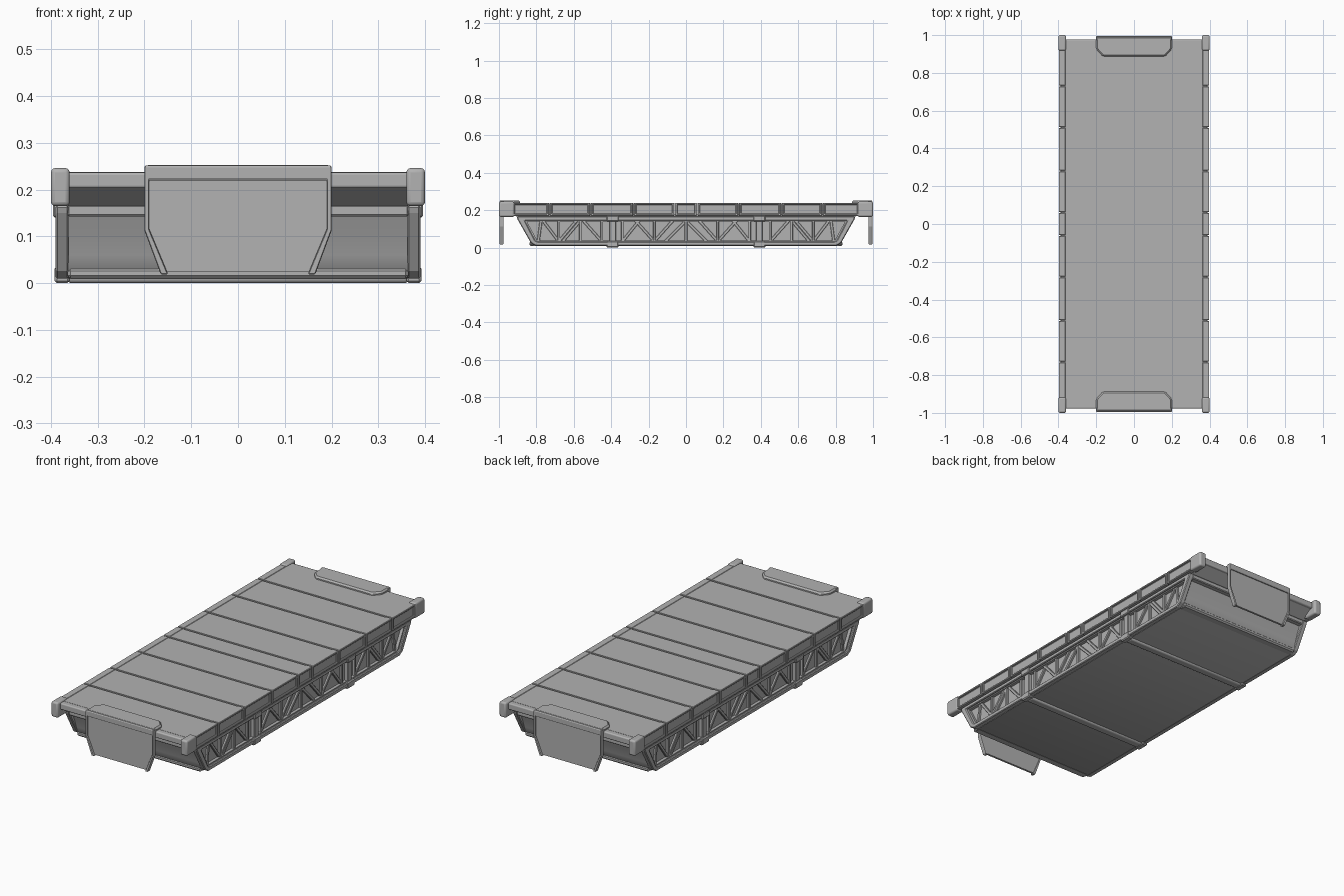
import bpy, bmesh, math
from mathutils import Vector

if "Cube" in bpy.data.objects:
    bpy.data.objects.remove(bpy.data.objects["Cube"])

grey = bpy.data.materials.new("dark_grey")
grey.diffuse_color = (.445, .445, .445, 1)
grey.use_nodes = True
grey.node_tree.nodes["Principled BSDF"].inputs["Base Color"].default_value = grey.diffuse_color


def finish(name, bm, mirror="", bevel=0.0, segs=1, smooth=False):
    bmesh.ops.recalc_face_normals(bm, faces=bm.faces)
    me = bpy.data.meshes.new(name)
    bm.to_mesh(me)
    bm.free()
    me.materials.append(grey)
    ob = bpy.data.objects.new(name, me)
    bpy.context.collection.objects.link(ob)
    if bevel:
        b = ob.modifiers.new("bevel", "BEVEL")
        b.width, b.segments, b.limit_method = bevel, segs, "ANGLE"
    if mirror:
        m = ob.modifiers.new("mirror", "MIRROR")
        m.use_axis = ["X" in mirror, "Y" in mirror, False]
        m.use_mirror_merge = False
    if smooth:
        bpy.ops.object.select_all(action="DESELECT")
        ob.select_set(True)
        bpy.context.view_layer.objects.active = ob
        bpy.ops.object.shade_smooth_by_angle(angle=math.radians(40))
    return ob


def place(axis, p, d):
    return {"X": (d, p[0], p[1]), "Y": (p[0], d, p[1]), "Z": (p[0], p[1], d)}[axis]


def add_faces(bm, axis, polys, a, b):
    """Extrude flat polygons (shared corners welded) along axis from a to b."""
    cache = {}
    faces = []
    for poly in polys:
        for p in poly:
            if p not in cache:
                cache[p] = bm.verts.new(place(axis, p, a))
        faces.append(bm.faces.new([cache[p] for p in poly]))
    ext = bmesh.ops.extrude_face_region(bm, geom=faces, use_keep_orig=True)
    verts = [g for g in ext["geom"] if isinstance(g, bmesh.types.BMVert)]
    bmesh.ops.translate(bm, verts=verts, vec=Vector(place(axis, (0, 0), b - a)))


def prism(name, axis, pts, a, b, **kw):
    bm = bmesh.new()
    add_faces(bm, axis, [pts], a, b)
    return finish(name, bm, **kw)


def band(name, axis, outer, inner, a, b, closed=True, **kw):
    bm = bmesh.new()
    n = len(outer)
    polys = [[outer[i], outer[(i + 1) % n], inner[(i + 1) % n], inner[i]]
             for i in range(n if closed else n - 1)]
    add_faces(bm, axis, polys, a, b)
    return finish(name, bm, **kw)


def box(name, x, y, z, **kw):
    return prism(name, "Z", [(x[0], y[0]), (x[1], y[0]), (x[1], y[1]), (x[0], y[1])], *z, **kw)


def sym(pts):
    return pts + [(-u, v) for u, v in reversed(pts)]


# Deck core with sloped underside at both ends
prism("deck_core", "X", sym([(.905, .166), (.965, .205), (.945, .232)]), -.37, .37)

# Deck plates separated by shallow grooves
half = [.06, .28, .51, .73]
cuts = [-v for v in reversed(half)] + half
edges = [-.955] + cuts + [.955]
for i, (a, b) in enumerate(zip(edges, edges[1:])):
    box(f"deck_plate_{i}", (-.363, .363), (a + .006, b - .006), (.222, .238))
box("deck_end_beam", (-.37, .37), (.943, .977), (.203, .237), mirror="Y", bevel=.006,
    segs=3, smooth=True)

# Side rails: segments with a recessed outer panel, over a continuous core
box("rail_core", (.364, .387), (-.95, .95), (.174, .235), mirror="X")
edges = [-.93] + cuts + [.93]
for i, (a, b) in enumerate(zip(edges, edges[1:])):
    bm = bmesh.new()
    y0, y1 = a + .003, b - .003
    add_faces(bm, "Z", [[(.362, y0), (.398, y0), (.398, y1), (.362, y1)]], .17, .24)
    bmesh.ops.recalc_face_normals(bm, faces=bm.faces)
    side = [f for f in bm.faces if f.normal.x > .9]
    bmesh.ops.inset_region(bm, faces=side, thickness=.014)
    bmesh.ops.inset_region(bm, faces=side, thickness=.001, depth=-.008)
    finish(f"rail_segment_{i}", bm, mirror="X", bevel=.002)

# Corner buffers
box("corner_block", (.36, .4), (.918, 1.0), (.165, .246), mirror="XY", bevel=.009,
    segs=3, smooth=True)

# Hull under the deck, with softly curved ends
prism("hull_body", "X", sym([(.815, .01), (.83, .022), (.841, .06), (.857, .105), (.885, .168)]),
      -.364, .364, smooth=True)
box("hull_top_lip", (-.365, .365), (.86, .9), (.143, .168), mirror="Y", bevel=.004)
box("hull_bottom_lip", (-.365, .365), (.79, .836), (.009, .033), mirror="Y", bevel=.007)

# Side truss frame and its raised inner rim
outer = sym([(.803, .01), (.83, .026), (.9, .15), (.905, .166)])
inner = sym([(.792, .032), (.806, .038), (.857, .136), (.862, .146)])
rim = sym([(.786, .038), (.798, .043), (.847, .133), (.85, .14)])
band("truss_frame", "X", outer, inner, .362, .39, mirror="X", bevel=.004)
band("truss_inner_rim", "X", inner, rim, .362, .38, mirror="X")


# Truss posts and diagonals, repeated towards both ends
def strut(name, p, q, w, depth):
    p, q = Vector(p), Vector(q)
    d = (q - p).normalized()
    n = Vector((-d.y, d.x)) * w / 2
    pts = [tuple(v) for v in (p - n, q - n, q + n, p + n)]
    prism(name, "X", pts, .362, depth, mirror="XY", bevel=.002)


LO, HI = .033, .145
for i, y in enumerate([0, .17, .34, .45, .565, .68]):
    strut(f"truss_post_{i}", (y, LO), (y, HI), .014, .376)
pairs = [((0, HI), (.11, LO)), ((.17, LO), (.07, HI)), ((.17, LO), (.27, HI)),
         ((.34, LO), (.25, HI)), ((.45, LO), (.55, HI)), ((.565, HI), (.66, LO)),
         ((.68, LO), (.585, HI)), ((.68, LO), (.765, HI)), ((.79, LO), (.775, HI))]
for i, (p, q) in enumerate(pairs):
    strut(f"truss_diagonal_{i}", p, q, .015, .374)

# Clamps and cross straps around the hull
box("clamp_top", (.362, .396), (.36, .424), (.14, .17), mirror="XY", bevel=.004)
box("clamp_post", (.362, .384), (.374, .41), (.02, .15), mirror="XY", bevel=.003)
box("clamp_foot", (.36, .392), (.36, .424), (0, .036), mirror="XY", bevel=.005)
box("belly_strap", (-.365, .365), (.37, .414), (0, .022), mirror="Y", bevel=.009,
    segs=3, smooth=True)

# End shields: panel, raised border and hood resting on the deck
panel = sym([(.155, .024), (.195, .114), (.195, .24)])
prism("shield_panel", "Y", panel, .977, .988, mirror="Y")
s_out = sym([(.165, .018), (.2, .112), (.2, .252)])
s_in = sym([(.149, .018), (.19, .116), (.19, .22)])
band("shield_border", "Y", s_out, s_in, .975, .996, closed=False, mirror="Y", bevel=.003)
hood = sym([(.165, .887), (.2, .925), (.2, .994)])
prism("shield_hood", "Z", hood, .22, .2525, mirror="Y", bevel=.008)
